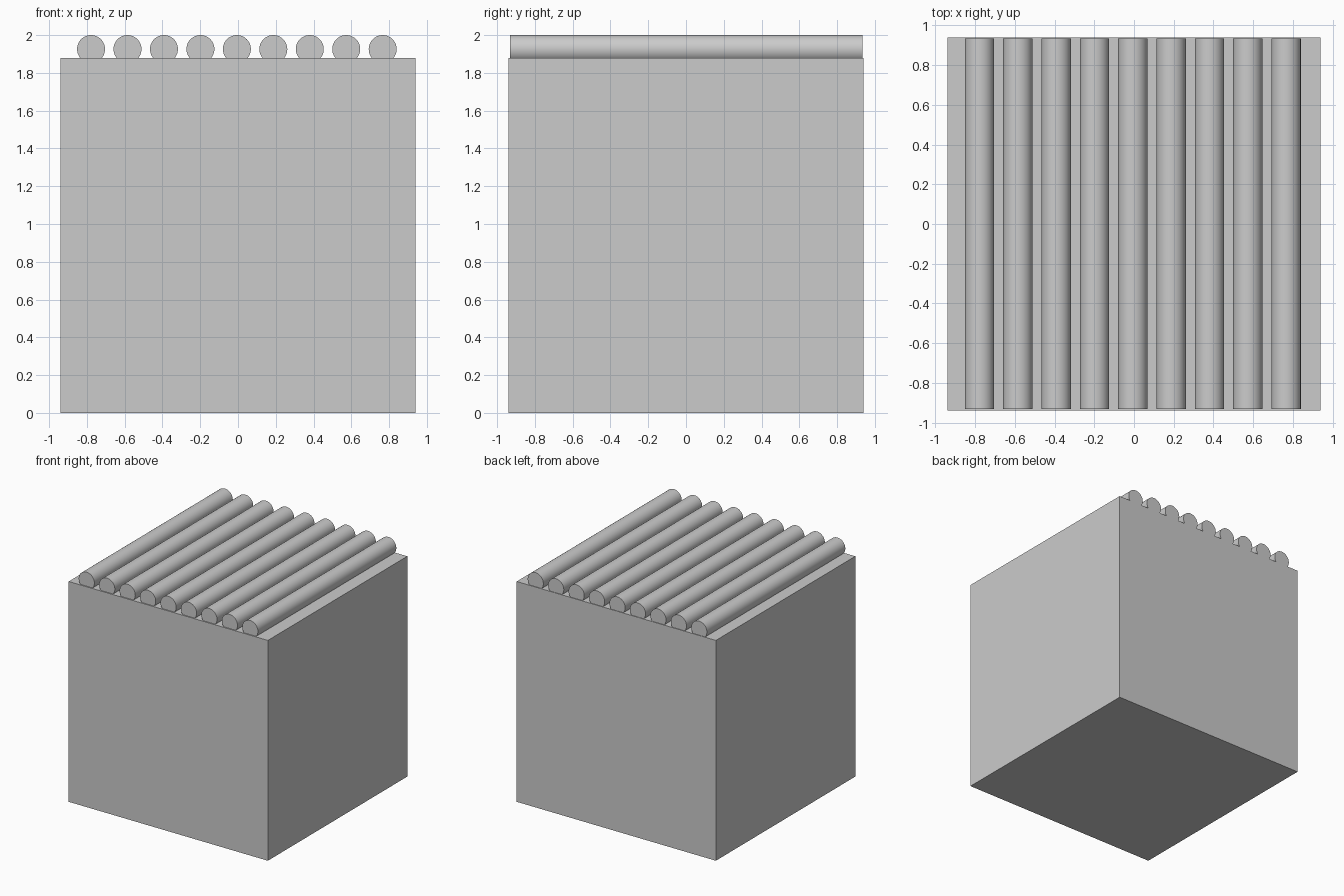
import bpy
import math

if "Cube" in bpy.data.objects:
    bpy.data.objects.remove(bpy.data.objects["Cube"])

SIDE, TOP = 1.88, 2.0
R, COUNT, PITCH, FIRST_X = 0.074, 9, 0.193, -0.778
Y0, Y1 = -0.931, 0.935

# Cube body standing on the ground
bpy.ops.mesh.primitive_cube_add(size=SIDE, location=(0, 0, SIDE / 2))
bpy.context.object.name = "block_body"

# Row of round rods half sunk into the top face
for i in range(COUNT):
    bpy.ops.mesh.primitive_cylinder_add(
        vertices=48, radius=R, depth=Y1 - Y0,
        location=(FIRST_X + i * PITCH, (Y0 + Y1) / 2, TOP - R),
        rotation=(math.pi / 2, 0, 0))
    bpy.context.object.name = f"top_rod_{i + 1}"
    bpy.ops.object.shade_smooth_by_angle(angle=math.radians(30))
